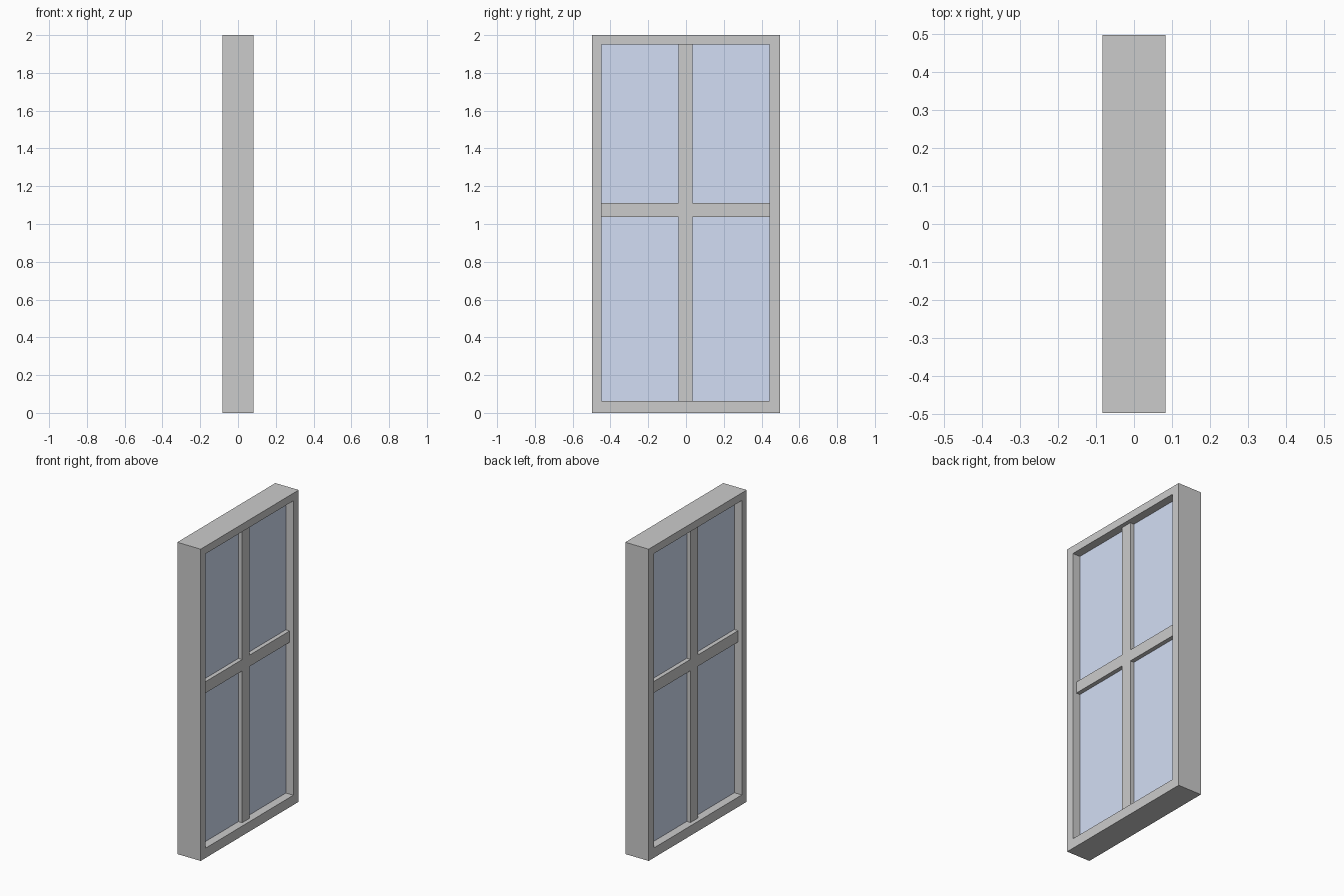
import bpy
import bmesh

if "Cube" in bpy.data.objects:
    bpy.data.objects.remove(bpy.data.objects["Cube"])

# Frame outline and opening, as (y, z) limits
OUT_Y, TOP = 0.497, 2.0
Y0, Y1, Z0, Z1 = -0.447, 0.442, 0.063, 1.951
# Glazing bars
BY0, BY1, BZ0, BZ1 = -0.039, 0.035, 1.037, 1.11
# Half depths along x
FRAME_D, BAR_D, GLASS_D = 0.083, 0.057, 0.03


def slab(name, verts, faces, half_depth, material=None):
    """Extrude a flat (y, z) shape symmetrically along x."""
    bm = bmesh.new()
    vs = [bm.verts.new((-half_depth, y, z)) for y, z in verts]
    fs = [bm.faces.new([vs[i] for i in f]) for f in faces]
    ext = bmesh.ops.extrude_face_region(bm, geom=fs, use_keep_orig=True)
    moved = [g for g in ext["geom"] if isinstance(g, bmesh.types.BMVert)]
    bmesh.ops.translate(bm, verts=moved, vec=(2 * half_depth, 0, 0))
    bmesh.ops.recalc_face_normals(bm, faces=bm.faces)
    mesh = bpy.data.meshes.new(name)
    bm.to_mesh(mesh)
    bm.free()
    obj = bpy.data.objects.new(name, mesh)
    bpy.context.collection.objects.link(obj)
    if material:
        mesh.materials.append(material)
    return obj


def rect(y0, y1, z0, z1):
    return [(y0, z0), (y1, z0), (y1, z1), (y0, z1)]


# Outer frame with mitred corners
ring = [(i, (i + 1) % 4, (i + 1) % 4 + 4, i + 4) for i in range(4)]
slab("window_frame", rect(-OUT_Y, OUT_Y, 0, TOP) + rect(Y0, Y1, Z0, Z1), ring, FRAME_D)

# Cross-shaped glazing bars
cross = [(BY0, Z0), (BY1, Z0), (BY1, BZ0), (Y1, BZ0), (Y1, BZ1), (BY1, BZ1),
         (BY1, Z1), (BY0, Z1), (BY0, BZ1), (Y0, BZ1), (Y0, BZ0), (BY0, BZ0)]
cross_faces = [(0, 1, 2, 11), (2, 3, 4, 5), (5, 6, 7, 8), (8, 9, 10, 11), (2, 5, 8, 11)]
slab("glazing_bars", cross, cross_faces, BAR_D)

# Four blue panes
glass = bpy.data.materials.new("glass")
glass.diffuse_color = (0.65, 0.73, 0.91, 1)
glass.use_nodes = True
glass.node_tree.nodes["Principled BSDF"].inputs["Base Color"].default_value = glass.diffuse_color
for row, (z0, z1) in (("lower", (Z0, BZ0)), ("upper", (BZ1, Z1))):
    for side, (y0, y1) in (("left", (Y0, BY0)), ("right", (BY1, Y1))):
        slab(f"{row}_{side}_pane", rect(y0, y1, z0, z1), [(0, 1, 2, 3)], GLASS_D, glass)
